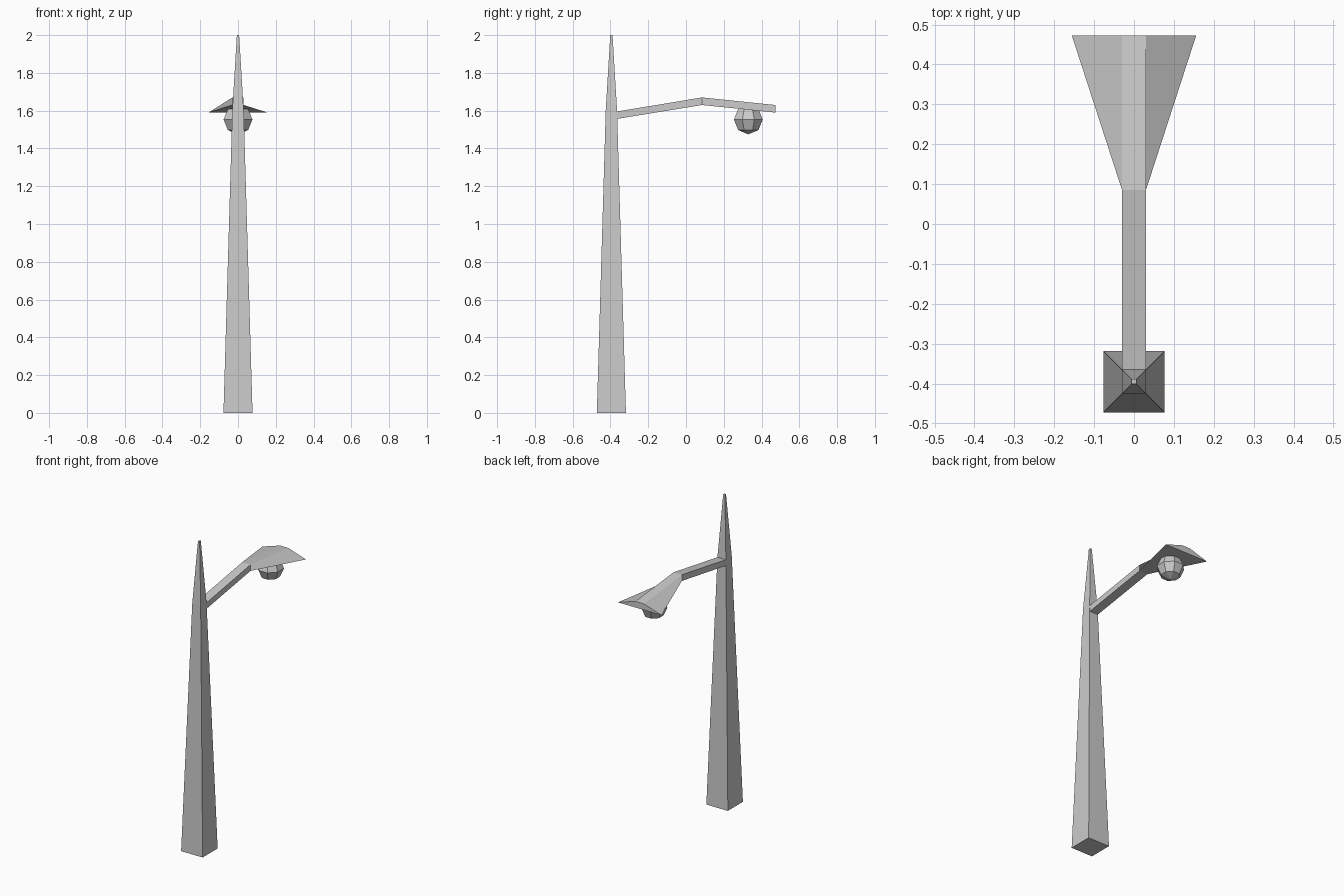
import bpy, bmesh, math

if "Cube" in bpy.data.objects:
    bpy.data.objects.remove(bpy.data.objects["Cube"])


def loft(name, rings):
    """Skin a closed solid through a list of four-point sections."""
    bm = bmesh.new()
    loops = [[bm.verts.new(p) for p in ring] for ring in rings]
    for a, b in zip(loops, loops[1:]):
        for i in range(4):
            j = (i + 1) % 4
            bm.faces.new((a[i], a[j], b[j], b[i]))
    bm.faces.new(loops[0][::-1])
    bm.faces.new(loops[-1])
    bmesh.ops.recalc_face_normals(bm, faces=bm.faces)
    mesh = bpy.data.meshes.new(name)
    bm.to_mesh(mesh)
    bm.free()
    obj = bpy.data.objects.new(name, mesh)
    bpy.context.collection.objects.link(obj)
    return obj


POLE_Y = -0.395


def square(z, h):
    return [(sx * h, POLE_Y + sy * h, z)
            for sx, sy in ((-1, -1), (1, -1), (1, 1), (-1, 1))]


def arm_section(y, bottom, top, half_bottom, half_top):
    return [(-half_bottom, y, bottom), (half_bottom, y, bottom),
            (half_top, y, top), (-half_top, y, top)]


# Tapered square pole with a sharper spike above the arm
loft("pole", [square(0, 0.077), square(1.6, 0.03), square(2.0, 0.006)])

# Bent arm whose lower edge flares out into the lamp shade
loft("arm_and_shade", [
    arm_section(-0.375, 1.555, 1.594, 0.03, 0.03),
    arm_section(0.085, 1.63, 1.67, 0.03, 0.03),
    arm_section(0.473, 1.59, 1.63, 0.156, 0.03),
])

# Faceted bulb hanging under the shade
bpy.ops.mesh.primitive_uv_sphere_add(
    segments=8, ring_count=4, radius=0.08,
    location=(0, 0.33, 1.553), rotation=(0, 0, math.radians(22.5)))
bulb = bpy.context.object
bulb.name = "bulb"
bulb.scale = (1.03, 1.03, 0.98)
